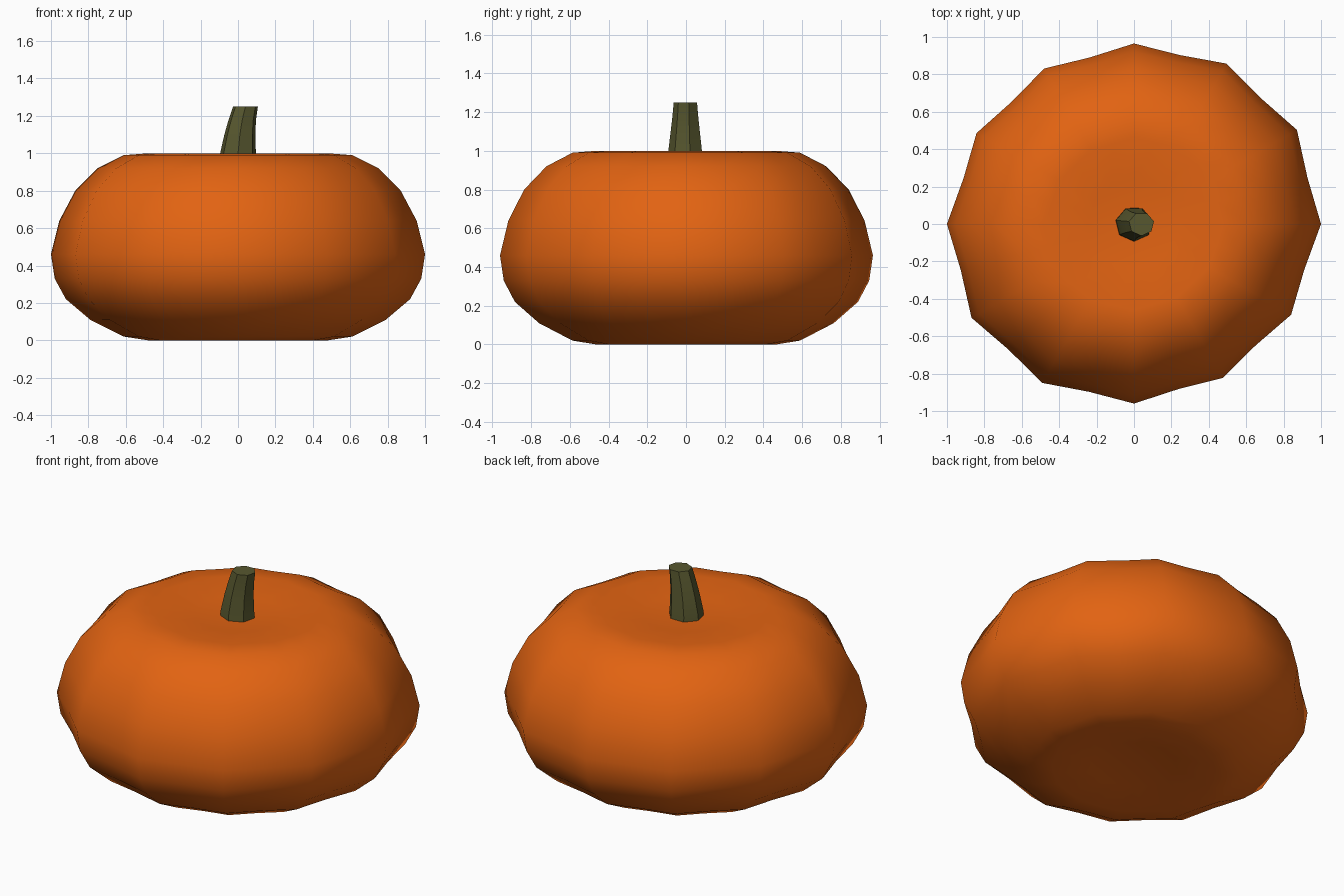
import bpy, bmesh, math

if "Cube" in bpy.data.objects:
    bpy.data.objects.remove(bpy.data.objects["Cube"])


def material(name, rgb):
    m = bpy.data.materials.new(name)
    m.diffuse_color = (*rgb, 1)
    m.use_nodes = True
    m.node_tree.nodes["Principled BSDF"].inputs["Base Color"].default_value = m.diffuse_color
    return m


def loft(name, rings, mat, angle):
    """Skin a stack of closed rings; a one-point ring becomes a pole."""
    bm = bmesh.new()
    loops = [[bm.verts.new(p) for p in ring] for ring in rings]
    for a, b in zip(loops, loops[1:]):
        n = max(len(a), len(b))
        for i in range(n):
            j = (i + 1) % n
            if len(a) == 1:
                bm.faces.new((a[0], b[j], b[i]))
            elif len(b) == 1:
                bm.faces.new((a[i], a[j], b[0]))
            else:
                bm.faces.new((a[i], a[j], b[j], b[i]))
    for end in (loops[0], loops[-1]):
        if len(end) > 1:
            bm.faces.new(end)
    bmesh.ops.recalc_face_normals(bm, faces=bm.faces)
    me = bpy.data.meshes.new(name)
    bm.to_mesh(me)
    bm.free()
    me.materials.append(mat)
    ob = bpy.data.objects.new(name, me)
    bpy.context.collection.objects.link(ob)
    bpy.ops.object.select_all(action='DESELECT')
    ob.select_set(True)
    bpy.context.view_layer.objects.active = ob
    bpy.ops.object.shade_smooth_by_angle(angle=math.radians(angle))
    return ob


orange = material("pumpkin orange", (0.76, 0.125, 0.006))
green = material("stem green", (0.095, 0.095, 0.028))

# Pumpkin body: twelve slightly uneven ribs with shallow valleys between
rib = [1.0, 1.006, 0.99, 0.965, 0.96, 0.972, 1.0, 1.003, 0.981, 0.96, 0.95, 0.97]
radii = []
for i, r in enumerate(rib):
    radii += [r, 0.957 * (r + rib[(i + 1) % 12]) / 2]

profile = [(0.25, 0.03), (0.48, 0.0), (0.61, 0.02), (0.79, 0.11), (0.92, 0.22),
           (0.98, 0.33), (1.0, 0.46), (0.955, 0.64), (0.87, 0.80), (0.75, 0.92),
           (0.61, 0.99), (0.48, 1.0), (0.25, 0.975)]
body = [[(0, 0, 0.04)]]
for r, z in profile:
    body.append([(r * k * math.cos(math.tau * i / 24), r * k * math.sin(math.tau * i / 24), z)
                 for i, k in enumerate(radii)])
body.append([(0, 0, 0.965)])
loft("pumpkin_body", body, orange, 60)

# Stem: seven-sided, tapering and leaning to +x
stem = []
for x, r, z in [(0, 0.102, 0.95), (0, 0.098, 1.0), (0.01, 0.085, 1.1),
                (0.023, 0.075, 1.18), (0.04, 0.068, 1.25)]:
    stem.append([(x + r * math.cos(math.tau * i / 7 - math.pi / 2),
                  0.93 * r * math.sin(math.tau * i / 7 - math.pi / 2), z) for i in range(7)])
loft("stem", stem, green, 40)
